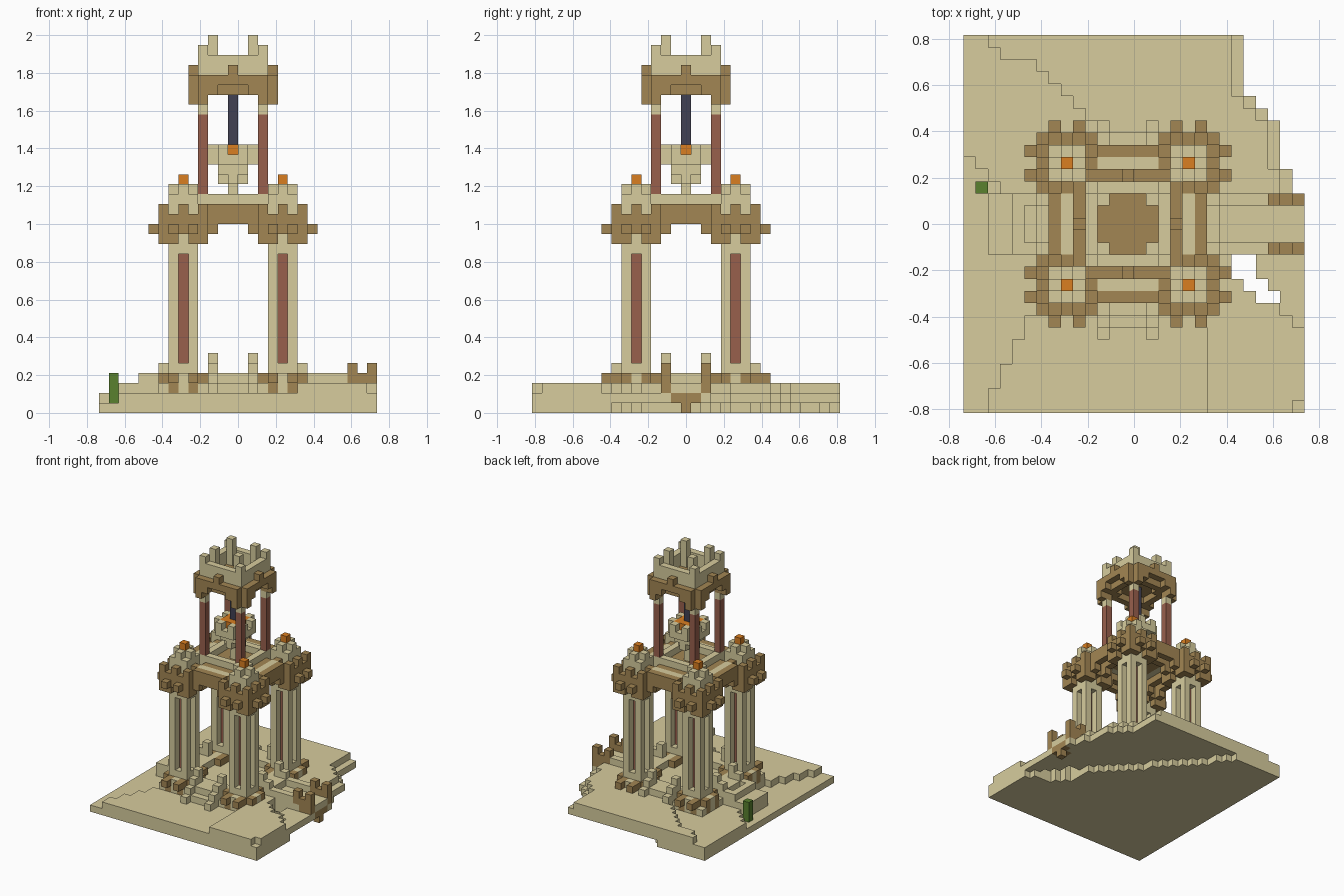
import bpy, bmesh
from mathutils import Vector

if "Cube" in bpy.data.objects:
    bpy.data.objects.remove(bpy.data.objects["Cube"])

U = 2 / 38                      # block size
SIGNS = (-1, 1)


def material(name, rgb):
    m = bpy.data.materials.new(name)
    m.use_nodes = True
    m.diffuse_color = (*rgb, 1)
    m.node_tree.nodes["Principled BSDF"].inputs["Base Color"].default_value = (*rgb, 1)
    return m


SAND = material("sandstone", (0.68, 0.605, 0.34))
BROWN = material("brown stone", (0.365, 0.24, 0.087))
RED = material("red clay", (0.315, 0.115, 0.073))
ORANGE = material("orange flame", (0.70, 0.21, 0.015))
DARK = material("dark iron", (0.053, 0.053, 0.088))
GREEN = material("cactus green", (0.10, 0.22, 0.028))

blocks = {}                     # (x, y, level) -> (part, material)


def put(part, mat, x, y, levels):
    for k in levels:
        blocks[(x, y, k)] = (part, mat)


def square(r):
    return [(x, y) for x in range(-r, r + 1) for y in range(-r, r + 1)]


def ring(r):
    return [(x, y) for x, y in square(r) if max(abs(x), abs(y)) == r]


def four_sides(along, out):
    """The same spot on each of the four sides, mirrored along each side."""
    return {p for s in SIGNS for t in SIGNS
            for p in ((s * along, t * out), (t * out, s * along))}


# Ground: stepped terraces, broken at the back right corner
def edge_x(y):
    return 14 if y <= 2 else 13 if y <= 4 else 12 if y <= 8 else 11 if y <= 9 else 10 if y <= 10 else 9


def ground_height(x, y):
    if (y > 2 and x == edge_x(y)) or (x, y) == (14, -15):
        return 2
    if x >= 9 and 6 - x <= y <= -3:
        return 2
    if x >= 7 or (x > -12 and y >= 8 and y >= min(15 if x < -10 else 14, 6 - x)):
        return 3
    if x <= -8 and 2 * x + 9 <= y <= -8 - x:
        return 1
    return 2


def is_hole(x, y):
    return ((x in (9, 10) and y in (-3, -4)) or (x in (10, 11) and y == -5)
            or (x in (11, 12) and y == -6))


for y in range(-15, 16):
    for x in range(-13, edge_x(y) + 1):
        if is_hole(x, y):
            continue
        h = ground_height(x, y)
        broken = h > 1 and 23.5 * (x - 14) + 20 * (y + 8) > 0
        put("ground", SAND, x, y, range(1 if broken else 0, h))

# Floor and the stepped paths on four sides, with raised edges
for x, y in square(6):
    put("floor", SAND, x, y, range(1, 3))
for t in range(-2, 3):
    edge = abs(t) == 2
    for d in range(5, 10):
        top = 4 if d < 8 else 3 if d < 9 else 2
        for x, y in four_sides(t, d):
            put("path", SAND, x, y, range(1, top + edge if d > 7 else top))
    put("path", SAND, -9, t, range(1, 4))
    put("path", SAND, -10, t, range(1, 3))
    put("path", SAND, -11, t, range(1, 3))
    for x in range(9, 13):
        put("path", SAND, x, t, range(1, 4 if edge else 3))
for d, top in ((6, 6), (7, 5)):
    for x, y in four_sides(2, d):
        put("gate_post", SAND, x, y, range(2, top))

# Broken brown railings and the hanging tip of the right path
for s in SIGNS:
    for x, bottom, top in ((12, 3, 5), (13, 2, 4), (14, 2, 5)):
        put("broken_railing", BROWN, x, 2 * s, range(bottom, top))
    put("hanging_tip", BROWN, 14, s, [1])
put("hanging_tip", BROWN, 14, 0, [0, 1])
put("hanging_tip", BROWN, 13, 0, [1])

put("cactus", GREEN, -12, 3, range(1, 4))

# Four corner pillars with fluted shafts and stepped capitals
for cx in (-5, 5):
    for cy in (-5, 5):
        def local(part, mat, spots, levels):
            for a, b in spots:
                put(part, mat, cx + a, cy + b, levels)

        local("pillar_base", SAND, ring(2), [2])
        local("pillar_base", SAND, four_sides(0, 2), [3])
        local("base_trim", BROWN, four_sides(1, 2), [2, 3])
        local("base_trim", BROWN, [p for p in four_sides(1, 3) if abs(p[1]) == 3], [3])
        local("pillar_base", SAND, square(1), range(2, 5))
        local("pillar_shaft", SAND, four_sides(1, 1), range(5, 16))
        local("pillar_core", RED, [(0, 0)], range(5, 16))
        local("pillar_shaft", SAND, square(1), range(16, 21))
        local("capital", BROWN, [p for p in ring(2) if 0 not in p], [17])
        local("capital", BROWN, ring(2), [18, 19])
        local("capital", BROWN, four_sides(1, 3), [18])
        local("capital", BROWN, four_sides(2, 2) | four_sides(0, 2), [20])
        local("capital_cap", SAND, square(1), [20, 21])
        local("capital_cap", SAND, [p for p in square(1) if 0 in p], [22])
        local("pillar_flame", ORANGE, [(0, 0)], [23])

# Arched double beams between the capitals, with the deck
for t in range(-2, 3):
    for d in (4, 6):
        for x, y in four_sides(t, d):
            put("arch_beam", BROWN, x, y, [18, 19, 20] if abs(t) == 2 else [19, 20])
    for x, y in four_sides(t, 5):
        put("beam_walkway", SAND, x, y, [20])
for x, y in ring(3):
    put("deck", SAND, x, y, [20, 21])
for x, y in square(2):
    put("deck_floor", BROWN, x, y, [20])

# Fire bowl on its stem, with the hanging rod
put("bowl_stem", SAND, 0, 0, range(21, 25))
for x, y in square(1):
    put("bowl", SAND, x, y, [23, 24] if 0 in (x, y) else [24])
    put("bowl_fire", ORANGE, x, y, [26])
for x, y in square(2):
    if abs(x) + abs(y) < 4:
        put("bowl", SAND, x, y, [25])
for x, y in four_sides(1, 2):
    put("bowl", SAND, x, y, [26])
put("hanging_rod", DARK, 0, 0, range(27, 33))

# Upper red posts
for x, y in four_sides(3, 3):
    put("upper_post", RED, x, y, range(22, 30))
    put("post_top", SAND, x, y, [30])

# Upper brown band with arched openings
for x, y in ring(4):
    t = min(abs(x), abs(y))
    if t < 4:
        put("upper_band", BROWN, x, y, range(31 if t == 3 else 32 if t == 2 else 33, 34))
    if t == 0:
        put("upper_band", BROWN, x, y, [34])
for x, y in ring(3):
    put("upper_band", BROWN, x, y, [32, 33])
for x, y in four_sides(3, 3):
    put("upper_band", BROWN, x, y, [31])
for x, y in square(2):
    put("upper_ceiling", BROWN, x, y, [33])

# Crown wall with raised corners
for x, y in ring(3):
    put("crown", SAND, x, y, [34, 35])
for x, y in four_sides(3, 3):
    put("crown", SAND, x, y, [36])
for x, y in four_sides(2, 2):
    put("upper_ceiling", BROWN, x, y, [32])
    put("crown_spike", SAND, x, y, range(34, 38))

# Turn the blocks of each part into one mesh of outer faces
AXES = [Vector(v) for v in ((1, 0, 0), (0, 1, 0), (0, 0, 1))]
meshes = {}
for pos, (part, mat) in blocks.items():
    if part not in meshes:
        meshes[part] = (bmesh.new(), mat, {})
    bm, mat, corners = meshes[part]
    for i in range(3):
        for s in SIGNS:
            n, a, b = AXES[i] * s, AXES[(i + 1) % 3] * s, AXES[(i + 2) % 3]
            if tuple(int(p + q) for p, q in zip(pos, n)) in blocks:
                continue
            loop = []
            for sa, sb in ((-1, -1), (1, -1), (1, 1), (-1, 1)):
                c = Vector(pos) + (n + a * sa + b * sb) / 2
                key = tuple(c)
                if key not in corners:
                    corners[key] = bm.verts.new((c + Vector((-0.5, 0, 0.5))) * U)
                loop.append(corners[key])
            bm.faces.new(loop)
for part, (bm, mat, corners) in meshes.items():
    mesh = bpy.data.meshes.new(part)
    bm.to_mesh(mesh)
    bm.free()
    mesh.materials.append(mat)
    bpy.context.scene.collection.objects.link(bpy.data.objects.new(part, mesh))
